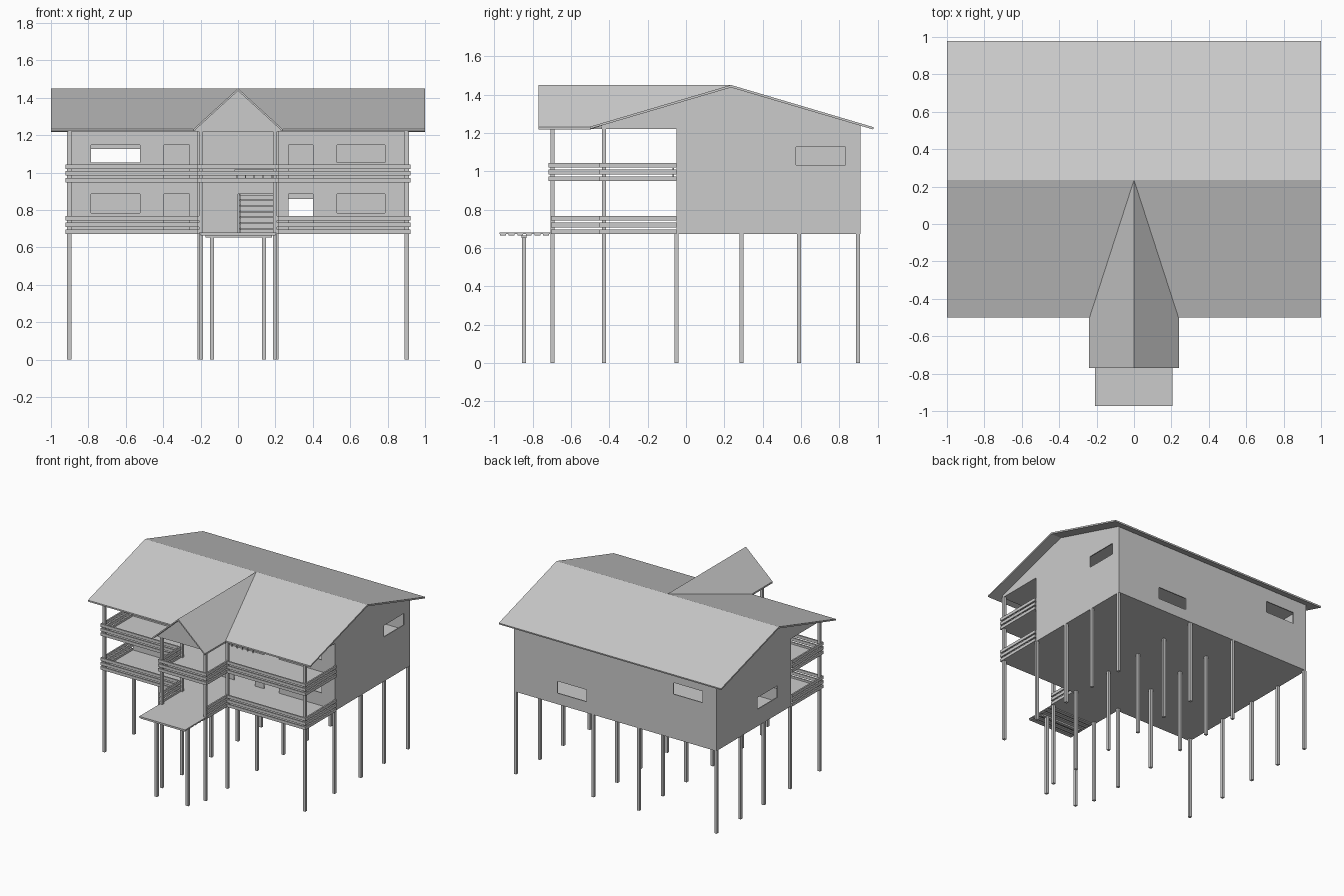
import bpy, bmesh
from mathutils import Vector

if "Cube" in bpy.data.objects:
    bpy.data.objects.remove(bpy.data.objects["Cube"])

grey = bpy.data.materials.new("plain grey")
grey.diffuse_color = (0.6, 0.6, 0.6, 1)
grey.use_nodes = True
grey.node_tree.nodes["Principled BSDF"].inputs["Base Color"].default_value = grey.diffuse_color


def finish(name, bm):
    bmesh.ops.remove_doubles(bm, verts=bm.verts, dist=1e-5)
    bmesh.ops.recalc_face_normals(bm, faces=bm.faces)
    me = bpy.data.meshes.new(name)
    bm.to_mesh(me)
    bm.free()
    me.materials.append(grey)
    ob = bpy.data.objects.new(name, me)
    bpy.context.collection.objects.link(ob)
    return ob


def extrude_all(bm, vec):
    ret = bmesh.ops.extrude_face_region(bm, geom=bm.faces[:], use_keep_orig=True)
    vs = [g for g in ret["geom"] if isinstance(g, bmesh.types.BMVert)]
    bmesh.ops.translate(bm, vec=Vector(vec), verts=vs)


def box(name, x, y, z):
    bm = bmesh.new()
    bmesh.ops.create_cube(bm, size=1)
    for v in bm.verts:
        v.co = [lo + (c + .5) * (hi - lo) for c, (lo, hi) in zip(v.co, (x, y, z))]
    return finish(name, bm)


def panel(name, u, v, place, thick, holes=()):
    """Flat slab over u,v with rectangular holes (u0, u1, v0, v1)."""
    us = sorted({*u, *(h[i] for h in holes for i in (0, 1))})
    vs = sorted({*v, *(h[i] for h in holes for i in (2, 3))})
    bm = bmesh.new()
    for a, b in zip(us, us[1:]):
        for c, d in zip(vs, vs[1:]):
            mu, mv = (a + b) / 2, (c + d) / 2
            if any(h[0] < mu < h[1] and h[2] < mv < h[3] for h in holes):
                continue
            bm.faces.new([bm.verts.new(place(*p)) for p in ((a, c), (b, c), (b, d), (a, d))])
    bmesh.ops.remove_doubles(bm, verts=bm.verts, dist=1e-5)
    extrude_all(bm, thick)
    return finish(name, bm)


def prism(name, pts, vec):
    bm = bmesh.new()
    bm.faces.new([bm.verts.new(p) for p in pts])
    extrude_all(bm, vec)
    return finish(name, bm)


W, F, B = .91, -.05, .91          # house half width, front wall, back wall
PORCH, BAY = -.44, -.705          # porch front, projecting bay front
LOW, UP, TOP = .672, .948, 1.22   # floor levels and ceiling
T = .008

# walls with window and door openings
front_holes = [(-.785, -.525, 1.053, 1.147), (.53, .785, 1.053, 1.147),
               (-.785, -.525, .785, .885), (.53, .785, .785, .885),
               (0, .19, LOW + T, .885)]
for x0, x1 in ((-.395, -.26), (.27, .402)):
    front_holes += [(x0, x1, LOW + T, .885), (x0, x1, UP + T, 1.147)]
panel("front_wall", (-W, W), (LOW, TOP), lambda u, v: (u, F, v), (0, T, 0), front_holes)
panel("back_wall", (-W, W), (LOW, 1.234), lambda u, v: (u, B, v), (0, -T, 0),
      [(.26, .52, .762, .859), (-.785, -.525, 1.033, 1.126)])
panel("right_wall", (F, B), (LOW, TOP), lambda u, v: (W, u, v), (-T, 0, 0),
      [(.575, .833, 1.033, 1.126)])
panel("left_wall", (F, B), (LOW, TOP), lambda u, v: (-W, u, v), (T, 0, 0),
      [(.125, .38, .81, .905)])

# floors and ceiling, each with a projecting bay
for name, z, holes in (("lower_floor", LOW, []), ("upper_floor", UP, [(.0, .19, .08, .4)]),
                       ("ceiling", TOP, [])):
    panel(name, (-W, W), (PORCH, B), lambda u, v: (u, v, z), (0, 0, T), holes)
    box(name + "_bay", (-.205, .205), (BAY, PORCH), (z, z + T))

# main roof: bent sheet running along x
ridge, eave = 1.45, 1.233
prism("main_roof", [(-1, -.5, eave), (-1, .235, ridge), (-1, .978, eave - .003),
                    (-1, .976, eave - .015), (-1, .235, ridge - .013), (-1, -.5, eave - .012)],
      (2, 0, 0))
for s in (-1, 1):
    prism("gable_end", [(s * W, PORCH, TOP), (s * W, B, TOP), (s * W, B, 1.24),
                        (s * W, .235, 1.439), (s * W, PORCH, 1.24)], (-s * T, 0, 0))

# entrance gable roof, meeting the main roof along its valleys
for s in (-1, 1):
    prism("entrance_roof", [(0, -.77, ridge), (0, .235, ridge), (s * .24, -.5, eave - .002),
                            (s * .24, -.77, eave - .002)], (0, 0, -.013))
prism("entrance_gable", [(-.232, BAY, TOP), (.232, BAY, TOP), (.225, BAY, 1.235),
                         (0, BAY, 1.44), (-.225, BAY, 1.235)], (0, T, 0))


# stilts
def post(name, x, y, top):
    r = .011
    box(name, (x - r, x + r), (y - r, y + r), (0, top))


for x in (-.902, -.205, .205, .902):
    for y in (-.05, .29, .59, .897):
        post("stilt", x, y, LOW)
    post("porch_post", x, -.428, TOP)
for s in (-1, 1):
    post("entrance_post", s * .197, -.697, TOP)
    post("platform_post", s * .14, -.845, .655)

# three-plank railings around both porches
R = .012
for base in (LOW, UP):
    for i in range(3):
        z = (base + i * .036, base + i * .036 + .024)
        for s in (-1, 1):
            def span(a, b):
                return tuple(sorted((s * a, s * b)))
            box("side_rail", span(W, W + R), (PORCH, F), z)
            box("front_rail", span(.205, W + R), (PORCH - R, PORCH), z)
            box("bay_side_rail", span(.205, .205 + R), (BAY, PORCH), z)
        if base == UP:
            box("bay_front_rail", (-.217, .217), (BAY - R, BAY), z)

# indoor stair behind the entrance, with a side stringer
n = 9
for i in range(n):
    z = LOW + (i + 1) * (UP - LOW) / n
    y = .04 + i * .04
    box("stair_tread", (.01, .19), (y, y + .045), (z - .008, z))
prism("stair_stringer", [(.005, .03, .68), (.005, .06, .68), (.005, .4, UP), (.005, .37, UP)],
      (.01, 0, 0))

# small rail on the upper porch
box("stair_guard", (-.02, .19), (F - .02, F - .012), (1.008, 1.016))
for i in range(5):
    x = -.01 + i * .047
    box("guard_spindle", (x, x + .006), (F - .02, F - .012), (UP, 1.008))

# entrance platform: deck, slats below, cross beam
box("platform_deck", (-.208, .205), (-.972, BAY), (.672, .68))
for i in range(6):
    y = -.97 + i * .045
    box("platform_slat", (-.2, .2), (y, y + .03), (.664, .672))
box("platform_beam", (-.175, .182), (-.857, -.833), (.652, .664))
